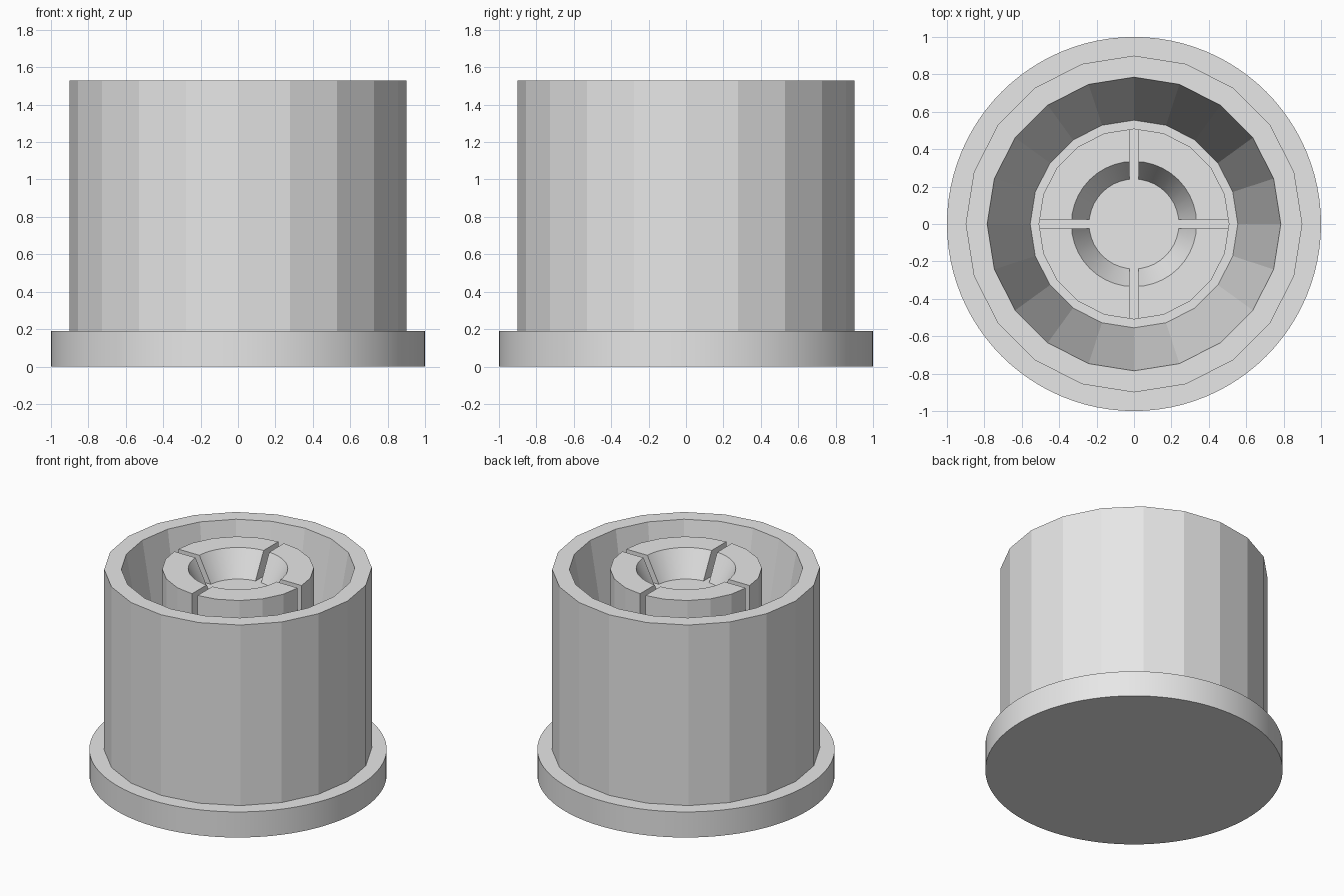
import bpy, bmesh, math

if "Cube" in bpy.data.objects:
    bpy.data.objects.remove(bpy.data.objects["Cube"], do_unlink=True)

GREY = (0.8, 0.8, 0.8, 1.0)
mat = bpy.data.materials.new("plain_grey")
mat.use_nodes = True
mat.diffuse_color = GREY
for node in mat.node_tree.nodes:
    if node.type == 'BSDF_PRINCIPLED':
        node.inputs["Base Color"].default_value = GREY

BASE_TOP, TOP, HOLE_FLOOR = 0.19, 1.53, 1.34
SIDES, ROUND = 20, 96
POST_R, SLOT = 0.51, 0.046


def finish(bm, name):
    bmesh.ops.recalc_face_normals(bm, faces=bm.faces)
    mesh = bpy.data.meshes.new(name)
    bm.to_mesh(mesh)
    bm.free()
    mesh.materials.append(mat)
    obj = bpy.data.objects.new(name, mesh)
    bpy.context.collection.objects.link(obj)
    return obj


def lathe(name, profile, sides, closed=False):
    """Spin (radius, z) points; ends are capped unless the profile loops."""
    bm = bmesh.new()
    rings = [[bm.verts.new((r * math.cos(2 * math.pi * i / sides),
                            r * math.sin(2 * math.pi * i / sides), z))
              for i in range(sides)] for r, z in profile]
    pairs = list(zip(rings, rings[1:]))
    if closed:
        pairs.append((rings[-1], rings[0]))
    else:
        bm.faces.new(rings[0])
        bm.faces.new(rings[-1])
    for a, b in pairs:
        for i in range(sides):
            j = (i + 1) % sides
            bm.faces.new((a[i], a[j], b[j], b[i]))
    return finish(bm, name)


def box(name, size, z):
    bm = bmesh.new()
    bmesh.ops.create_cube(bm, size=1)
    bmesh.ops.scale(bm, vec=size, verts=bm.verts)
    bmesh.ops.translate(bm, vec=(0, 0, z), verts=bm.verts)
    return finish(bm, name)


def cut(target, cutter):
    cutter.hide_render = True
    mod = target.modifiers.new("cut", 'BOOLEAN')
    mod.operation = 'DIFFERENCE'
    mod.solver = 'EXACT'
    mod.object = cutter
    bpy.context.view_layer.objects.active = target
    bpy.ops.object.modifier_apply(modifier=mod.name)
    bpy.data.objects.remove(cutter, do_unlink=True)


# Round base plate
base = lathe("base_plate", [(1, 0), (1, BASE_TOP)], ROUND)

# Outer cup wall with tapered inside
wall = lathe("cup_wall", [(0.9, BASE_TOP), (0.9, TOP), (0.785, TOP), (0.555, BASE_TOP)],
             SIDES, closed=True)

# Central post, and its crown split by four slots around a tapered hole
post = lathe("centre_post", [(POST_R, BASE_TOP), (POST_R, HOLE_FLOOR)], SIDES)
crown = lathe("slotted_crown", [(POST_R, HOLE_FLOOR), (POST_R, TOP)], SIDES)
cut(crown, lathe("hole_cutter", [(0.23, HOLE_FLOOR - 0.02), (0.345, TOP + 0.02)], 40))
for size in ((2 * POST_R + 0.1, SLOT, 0.4), (SLOT, 2 * POST_R + 0.1, 0.4)):
    cut(crown, box("slot_cutter", size, (HOLE_FLOOR + TOP) / 2))

# Smooth the round parts, keep the wide facets flat
bpy.ops.object.select_all(action='DESELECT')
for obj in (base, wall, post, crown):
    obj.select_set(True)
bpy.context.view_layer.objects.active = base
bpy.ops.object.shade_smooth_by_angle(angle=math.radians(15))
